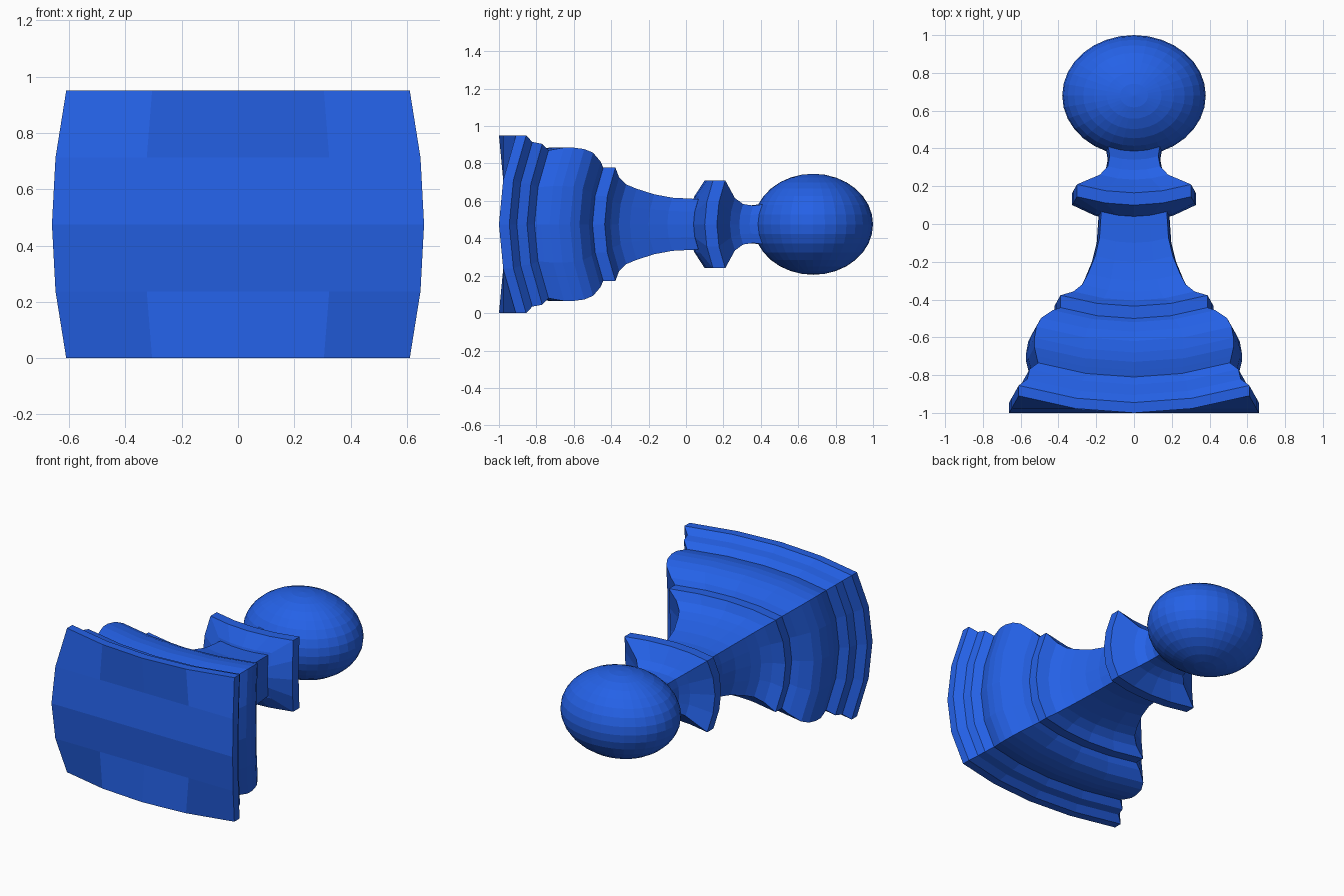
import bpy, bmesh
from mathutils import Matrix

if "Cube" in bpy.data.objects:
    bpy.data.objects.remove(bpy.data.objects["Cube"])

CZ = 0.475          # height of the long axis
blue = bpy.data.materials.new("blue")
blue.diffuse_color = (0.0185, 0.125, 0.83, 1)
blue.use_nodes = True
blue.node_tree.nodes["Principled BSDF"].inputs["Base Color"].default_value = blue.diffuse_color


def finish(bm, name):
    bmesh.ops.recalc_face_normals(bm, faces=bm.faces)
    me = bpy.data.meshes.new(name)
    bm.to_mesh(me)
    bm.free()
    me.materials.append(blue)
    ob = bpy.data.objects.new(name, me)
    bpy.context.collection.objects.link(ob)
    return ob


# Unit square outline, four segments per side
STEPS = (-1, -0.5, 0, 0.5)
OUTLINE = ([(t, -1) for t in STEPS] + [(1, t) for t in STEPS] +
           [(-t, 1) for t in STEPS] + [(-1, -t) for t in STEPS])


def place(u, v, y, h):
    # bowed square section: sides bulge in x, corners sweep towards the head
    bulge = 1 + 0.083 * (1 - v * v)
    sweep = 0.19 * h * min(abs(u), abs(v), 1) ** 2
    if max(abs(u), abs(v)) < 1:
        sweep = 0.19 * h * v * v
    return (u * h * 1.285 * bulge, y + sweep, CZ + v * h)


# Body profile: (position along y, half height)
PROFILE = [(-1, .475), (-.945, .475), (-.905, .44), (-.85, .43), (-.81, .395),
           (-.775, .402), (-.73, .41), (-.68, .41), (-.62, .402), (-.57, .383),
           (-.52, .335), (-.50, .303), (-.435, .303), (-.405, .25), (-.36, .213),
           (-.30, .19), (-.20, .16), (-.10, .142), (.04, .135), (.045, .15),
           (.10, .235), (.165, .235), (.235, .14), (.285, .108), (.34, .10),
           (.42, .11)]

bm = bmesh.new()
rings = [[bm.verts.new(place(u, v, y, h)) for u, v in OUTLINE] for y, h in PROFILE]
n = len(OUTLINE)
for a, b in zip(rings, rings[1:]):
    for i in range(n):
        j = (i + 1) % n
        bm.faces.new((a[i], a[j], b[j], b[i]))
bm.faces.new(rings[-1])

# Underside as a 4 x 4 grid sharing the first ring
grid = {uv: vert for uv, vert in zip(OUTLINE, rings[0])}
T = (-1, -0.5, 0, 0.5, 1)
for u in T[1:4]:
    for v in T[1:4]:
        grid[(u, v)] = bm.verts.new(place(u, v, *PROFILE[0]))
for i in range(4):
    for k in range(4):
        bm.faces.new([grid[(T[i + a], T[k + b])] for a, b in ((0, 0), (1, 0), (1, 1), (0, 1))])
finish(bm, "body")

# Flattened ball head
bm = bmesh.new()
bmesh.ops.create_uvsphere(bm, u_segments=32, v_segments=16, radius=1,
                          matrix=Matrix.Translation((0, .68, CZ)) @ Matrix.Diagonal((.38, .32, .27, 1)))
finish(bm, "head")
